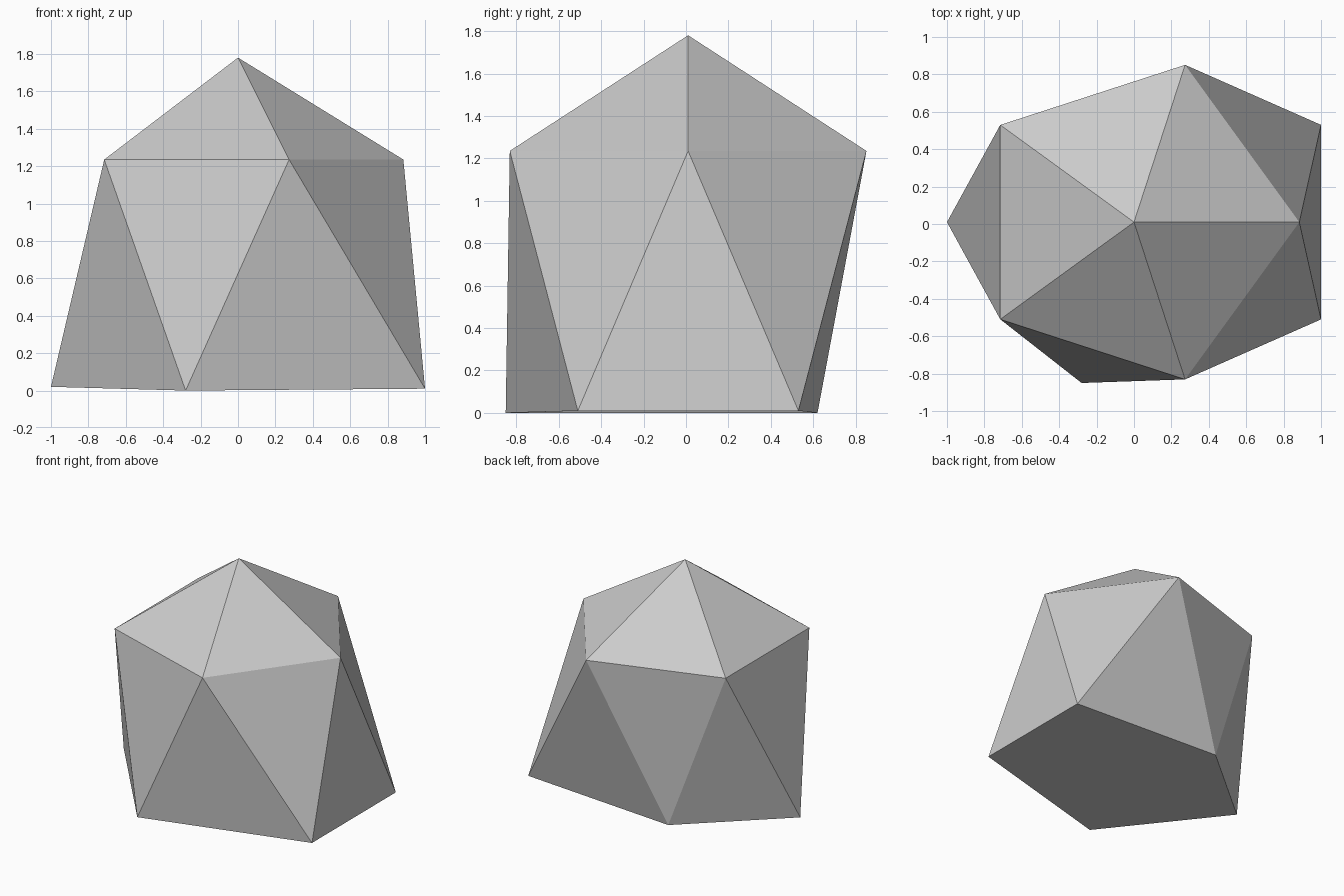
import bpy, bmesh, math

if "Cube" in bpy.data.objects:
    bpy.data.objects.remove(bpy.data.objects["Cube"])

grey = bpy.data.materials.new("light grey")
grey.diffuse_color = (0.6, 0.6, 0.6, 1)
grey.use_nodes = True
grey.node_tree.nodes["Principled BSDF"].inputs["Base Color"].default_value = grey.diffuse_color

bm = bmesh.new()

# Peak and regular five-sided upper ring
peak = bm.verts.new((0, 0.01, 1.78))
upper = [bm.verts.new((0.884 * math.cos(math.radians(72 * i)),
                       0.01 + 0.884 * math.sin(math.radians(72 * i)), 1.235))
         for i in range(5)]

# Uneven base ring, turned half a step from the upper ring
base = [bm.verts.new(p) for p in ((1.0, 0.53, 0.01), (-0.28, 0.62, 0.0),
                                  (-1.0, 0.01, 0.02), (-0.28, -0.85, 0.0),
                                  (1.0, -0.51, 0.01))]

# Cap and zigzag side triangles
for i in range(5):
    j = (i + 1) % 5
    bm.faces.new((peak, upper[i], upper[j]))
    bm.faces.new((upper[i], base[i], upper[j]))
    bm.faces.new((upper[j], base[i], base[j]))

# Underside
bm.faces.new(base[::-1])
bmesh.ops.recalc_face_normals(bm, faces=bm.faces[:])

mesh = bpy.data.meshes.new("faceted_rock")
bm.to_mesh(mesh)
bm.free()
mesh.materials.append(grey)
rock = bpy.data.objects.new("faceted_rock", mesh)
bpy.context.collection.objects.link(rock)
